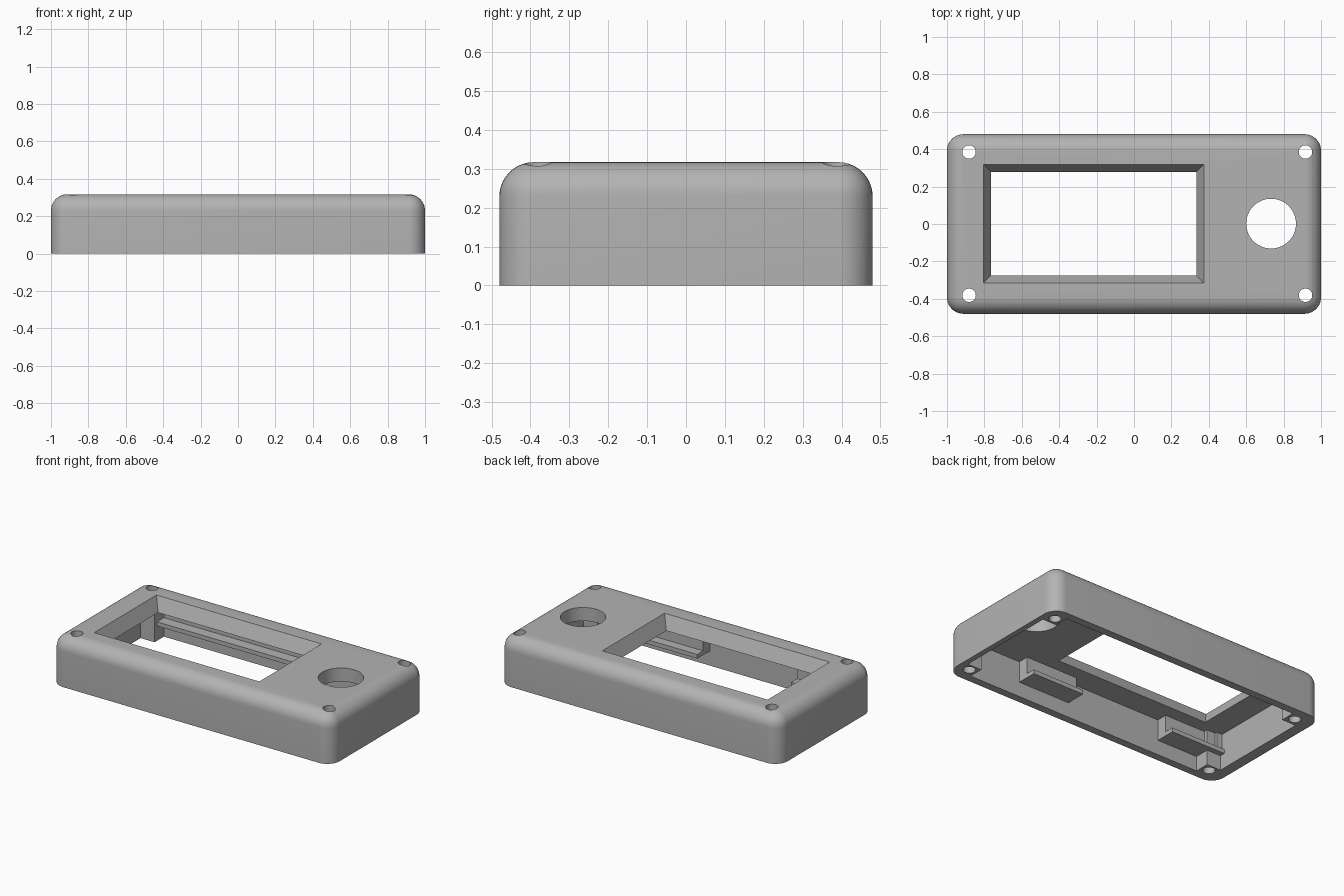
import bpy, bmesh, math

if "Cube" in bpy.data.objects:
    bpy.data.objects.remove(bpy.data.objects["Cube"])

grey = bpy.data.materials.new("plastic_grey")
grey.diffuse_color = (0.45, 0.45, 0.45, 1)
grey.use_nodes = True
grey.node_tree.nodes["Principled BSDF"].inputs["Base Color"].default_value = grey.diffuse_color

CEIL, TOP = 0.23, 0.317            # inside and outside of the lid
X0, X1, YI = -0.93, 0.965, 0.43    # cavity limits


def finish(bm, name):
    bmesh.ops.recalc_face_normals(bm, faces=bm.faces)
    me = bpy.data.meshes.new(name)
    bm.to_mesh(me)
    bm.free()
    ob = bpy.data.objects.new(name, me)
    bpy.context.collection.objects.link(ob)
    me.materials.append(grey)
    return ob


def box(name, x, y, z, round_radius=0):
    bm = bmesh.new()
    bmesh.ops.create_cube(bm, size=1)
    for v in bm.verts:
        v.co = [r[0] if c < 0 else r[1] for c, r in zip(v.co, (x, y, z))]
    if round_radius:   # every edge except the bottom ones
        edges = [e for e in bm.edges if max(v.co.z for v in e.verts) > z[0] + 1e-4]
        bmesh.ops.bevel(bm, geom=edges, offset=round_radius, segments=10,
                        profile=0.5, affect='EDGES')
    return finish(bm, name)


def cylinder(name, x, y, r, z0, z1, n):
    bm = bmesh.new()
    bmesh.ops.create_cone(bm, cap_ends=True, segments=n, radius1=r, radius2=r,
                          depth=z1 - z0)
    bmesh.ops.translate(bm, verts=bm.verts, vec=(x, y, (z0 + z1) / 2))
    return finish(bm, name)


def combine(target, tool, op):
    """Apply a boolean and drop the tool."""
    bpy.context.view_layer.objects.active = target
    m = target.modifiers.new("bool", 'BOOLEAN')
    m.operation, m.object, m.solver = op, tool, 'EXACT'
    bpy.ops.object.modifier_apply(modifier=m.name)
    bpy.data.objects.remove(tool)


# Rounded outer shell, hollow underneath
case = box("case", (-1, 1), (-0.48, 0.48), (0, TOP), 0.088)
combine(case, box("cavity", (X0, X1), (-YI, YI), (-0.1, CEIL)), 'DIFFERENCE')

E = 0.01   # overlap into walls and lid
parts = []
# Square corner bosses
for y0, y1 in ((-YI - E, -0.335), (0.335, YI + E)):
    parts.append(box("boss", (X0 - E, -0.83), (y0, y1), (0, CEIL + E)))
    parts.append(box("boss", (0.865, X1 + E), (y0, y1), (0, CEIL + E)))
# Two board brackets on the front wall: wall block and lip
for a, b in ((0.13, 0.5), (X0 - E, -0.54)):
    parts.append(box("bracket_block", (a, b), (-YI - E, -0.36), (0.095, CEIL + E)))
    parts.append(box("bracket_lip", (a, b), (-0.37, -0.30), (0.095, 0.122)))
# End stop and the long rail on the back wall
parts.append(box("end_stop", (X0 - E, -0.89), (-0.365, -0.32), (0.11, CEIL + E)))
parts.append(box("back_rail", (X0 - E, 0.5), (0.36, YI + E), (0.095, 0.122)))
for p in parts:
    combine(case, p, 'UNION')

# Display window, tapering towards the inside
bm = bmesh.new()
rings = []
for t in (-0.3, 1.3):
    z = CEIL + t * (TOP - CEIL)
    g = 0.04 * t
    rings.append([bm.verts.new((x, y, z)) for x, y in (
        (-0.765 - g, -0.275 - g), (0.333 + g, -0.275 - g),
        (0.333 + g, 0.279 + g), (-0.765 - g, 0.279 + g))])
for i in range(4):
    j = (i + 1) % 4
    bm.faces.new((rings[0][i], rings[0][j], rings[1][j], rings[1][i]))
bm.faces.new(rings[0])
bm.faces.new(rings[1])
combine(case, finish(bm, "window"), 'DIFFERENCE')

# Round control opening and four screw holes
combine(case, cylinder("dial_hole", 0.733, 0.002, 0.133, 0.15, 0.4, 64), 'DIFFERENCE')
for x in (-0.882, 0.917):
    for y in (-0.381, 0.385):
        combine(case, cylinder("screw_hole", x, y, 0.036, -0.1, 0.4, 32), 'DIFFERENCE')

bpy.ops.object.select_all(action='DESELECT')
case.select_set(True)
bpy.context.view_layer.objects.active = case
bpy.ops.object.shade_smooth_by_angle(angle=math.radians(25))
